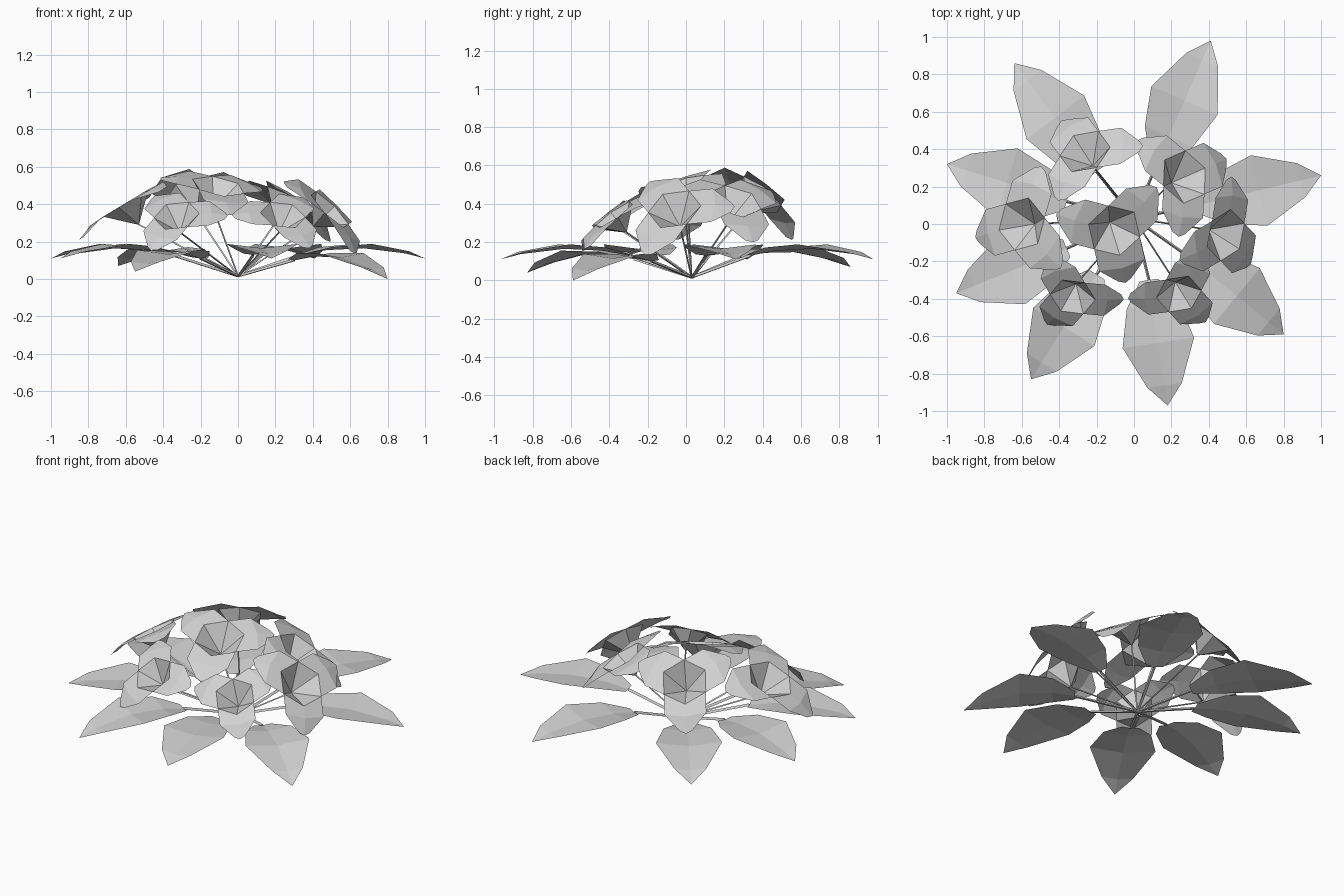
import bpy, bmesh
from math import cos, sin, radians
from mathutils import Vector

cube = bpy.data.objects.get("Cube")
if cube:
    bpy.data.objects.remove(cube)

# One matt grey for the whole plant
grey = bpy.data.materials.new("light_grey")
grey.use_nodes = True
grey.diffuse_color = (0.64, 0.64, 0.64, 1)
grey.node_tree.nodes["Principled BSDF"].inputs["Base Color"].default_value = (0.64, 0.64, 0.64, 1)

ROOT = Vector((0, 0.03, 0.015))
UP = Vector((0, 0, 1))


def finish(name, bm):
    """Turn a bmesh into a flat shaded object."""
    mesh = bpy.data.meshes.new(name)
    bm.to_mesh(mesh)
    bm.free()
    mesh.materials.append(grey)
    obj = bpy.data.objects.new(name, mesh)
    bpy.context.collection.objects.link(obj)


def face_along(bm, axis):
    """Make all faces agree and look along the axis."""
    bmesh.ops.recalc_face_normals(bm, faces=bm.faces)
    bm.normal_update()
    if sum(f.normal.dot(axis) for f in bm.faces) < 0:
        bmesh.ops.reverse_faces(bm, faces=bm.faces)


def strip(bm, rows):
    """Bridge successive rows of points; a single point closes to a fan."""
    rows = [[bm.verts.new(p) for p in row] for row in rows]
    for a, b in zip(rows, rows[1:]):
        for i in range(max(len(a), len(b)) - 1):
            if len(a) == 1:
                bm.faces.new((a[0], b[i + 1], b[i]))
            elif len(b) == 1:
                bm.faces.new((a[i], a[i + 1], b[0]))
            else:
                bm.faces.new((a[i], a[i + 1], b[i + 1], b[i]))


def stem(name, end, radius):
    """Thin straight stalk from the root, three sided."""
    bm = bmesh.new()
    axis = (end - ROOT).normalized()
    side = axis.cross(UP).normalized()
    other = side.cross(axis)
    rings = []
    for centre in (ROOT, end):
        rings.append([bm.verts.new(centre + radius * (side * cos(a) + other * sin(a)))
                      for a in (radians(90 + 120 * i) for i in range(3))])
    for i in range(3):
        j = (i + 1) % 3
        bm.faces.new((rings[0][i], rings[1][i], rings[1][j], rings[0][j]))
    bmesh.ops.recalc_face_normals(bm, faces=bm.faces)
    finish(name, bm)


# Leaf outline: distance along, half width
LEAF = [(0, 0.05), (0.2, 0.14), (0.5, 0.193), (0.84, 0.093)]


def leaf(name, base, tip):
    """Arched leaf, folded along a sunken midrib."""
    base, tip = Vector(base), Vector(tip)
    side = UP.cross(tip - base).normalized()
    rows = []
    for t, half in LEAF:
        mid = base.lerp(tip, t)
        mid.z = base.z + (tip.z - base.z) * t * t + 0.16 * t * (1 - t)
        edge = UP * half * 0.12
        rows.append([mid + side * half + edge, mid, mid - side * half + edge])
    rows.append([tip])
    bm = bmesh.new()
    strip(bm, rows)
    face_along(bm, UP)
    finish(name, bm)
    stem(name + "_stalk", base, 0.009)


# Petal rows from cup rim to tip: edge reach, half width, height, centre reach
PETAL = [(0.235, 0.41, 0.44, 0.47), (0.66, 0.41, 0.42, 0.72), (0.98, 0.12, 0.31, 1.04)]


def flower(name, apex, azimuth, lift, lobe, size):
    """Deep cup opening into three broad petals that bend back."""
    apex = Vector(apex)
    az, el, lo = radians(azimuth), radians(lift), radians(lobe)
    axis = Vector((cos(az) * cos(el), sin(az) * cos(el), sin(el)))
    first = Vector((cos(lo), sin(lo), 0))
    first.z = -first.dot(axis) / axis.z
    first.normalize()
    second = axis.cross(first)
    bm = bmesh.new()
    for k in range(3):
        turn = radians(120 * k)
        out = first * cos(turn) + second * sin(turn)
        side = axis.cross(out)
        rows = [[apex]]
        for u, v, h, centre in PETAL:
            rows.append([apex + size * (p + axis * h) for p in
                         (out * u + side * v, out * centre, out * u - side * v)])
        strip(bm, rows)
    bmesh.ops.remove_doubles(bm, verts=bm.verts, dist=0.008)
    face_along(bm, axis)
    finish(name, bm)
    stem(name + "_stem", apex, 0.005)


# Ring of leaves: base, tip
LEAVES = [
    ((0.34, 0.10, 0.13), (1.0, 0.26, 0.11)),
    ((0.13, 0.34, 0.13), (0.41, 0.98, 0.11)),
    ((-0.20, 0.28, 0.12), (-0.64, 0.86, 0.07)),
    ((-0.36, 0.12, 0.13), (-1.0, 0.32, 0.11)),
    ((-0.36, -0.13, 0.13), (-0.95, -0.37, 0.11)),
    ((-0.20, -0.27, 0.11), (-0.55, -0.83, 0.04)),
    ((0.08, -0.30, 0.13), (0.18, -0.97, 0.11)),
    ((0.30, -0.18, 0.10), (0.80, -0.59, 0.0)),
]
for n, (base, tip) in enumerate(LEAVES, 1):
    leaf(f"leaf_{n}", base, tip)

# Flowers: cup bottom, axis azimuth and lift, petal azimuth, petal reach
FLOWERS = [
    ("centre", (-0.13, 0.01, 0.37), -62, 68, -77, 0.31),
    ("back_left", (0.20, 0.22, 0.30), 24, 56, -92, 0.31),
    ("left", (0.40, -0.03, 0.28), -18, 44, 79, 0.30),
    ("back_right", (-0.22, 0.31, 0.35), 118, 48, 10, 0.30),
    ("front_left", (0.22, -0.31, 0.25), -73, 54, -171, 0.26),
    ("front_right", (-0.31, -0.32, 0.25), -104, 51, -7, 0.26),
    ("right", (-0.53, 0.0, 0.29), 180, 59, 195, 0.31),
]
for place, *spec in FLOWERS:
    flower(place + "_flower", *spec)
